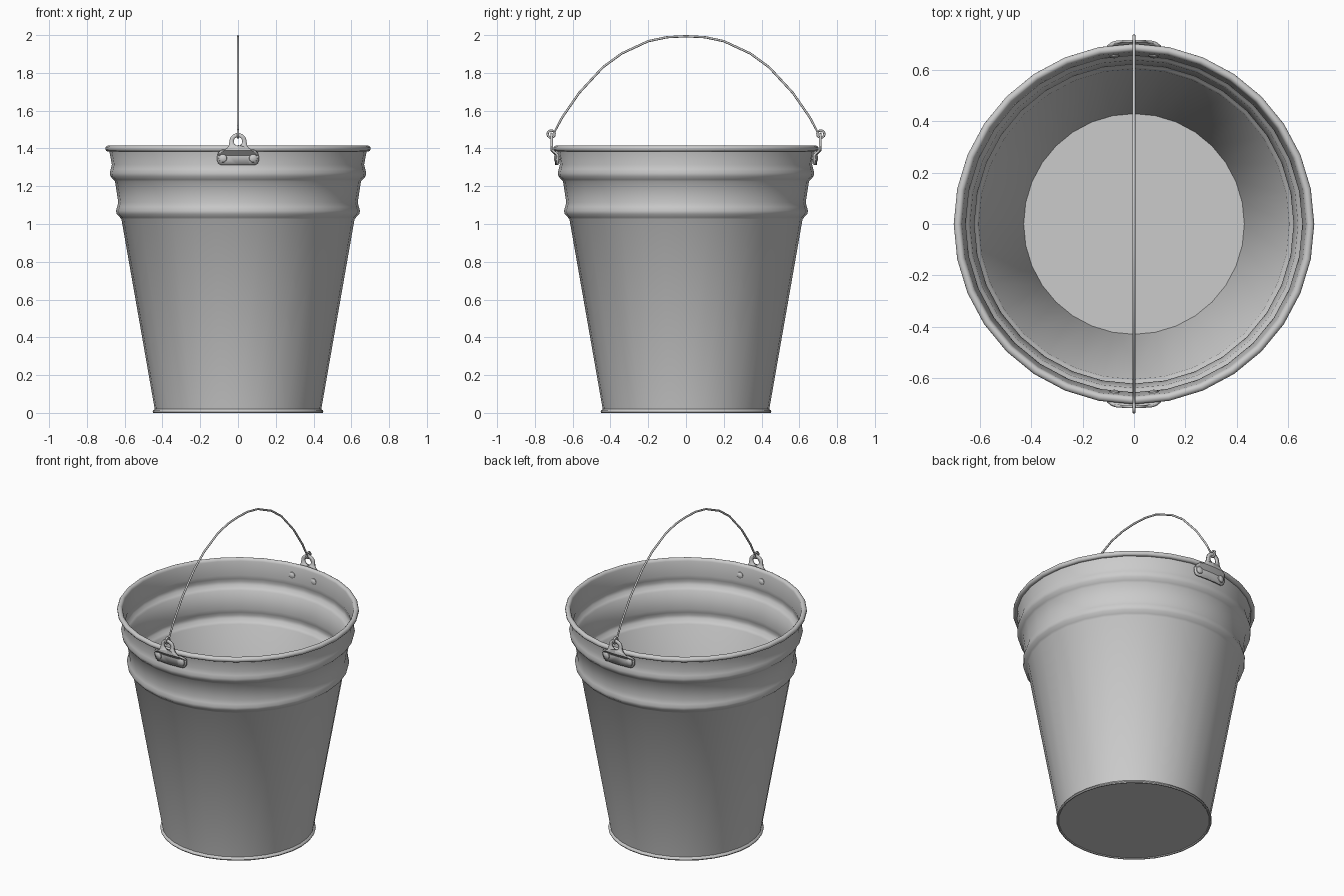
import bpy, bmesh
from math import sin, cos, pi, sqrt, radians
from mathutils import Vector, Matrix

if "Cube" in bpy.data.objects:
    bpy.data.objects.remove(bpy.data.objects["Cube"])


def finish(bm, name, angle=40):
    bmesh.ops.recalc_face_normals(bm, faces=bm.faces)
    me = bpy.data.meshes.new(name)
    bm.to_mesh(me)
    bm.free()
    ob = bpy.data.objects.new(name, me)
    bpy.context.collection.objects.link(ob)
    bpy.ops.object.select_all(action='DESELECT')
    ob.select_set(True)
    bpy.context.view_layer.objects.active = ob
    bpy.ops.object.shade_smooth_by_angle(angle=radians(angle))
    return ob


def lathe(name, profile, steps=32, matrix=Matrix()):
    """Revolve (radius, height) points around z."""
    bm = bmesh.new()
    vs = [bm.verts.new((r, 0, z)) for r, z in profile]
    es = [bm.edges.new(p) for p in zip(vs, vs[1:])]
    bmesh.ops.spin(bm, geom=vs + es, cent=(0, 0, 0), axis=(0, 0, 1),
                   angle=2 * pi, steps=steps, use_merge=True)
    bmesh.ops.remove_doubles(bm, verts=bm.verts, dist=1e-5)
    bm.transform(matrix)
    return finish(bm, name)


def wire(name, points, radius):
    cu = bpy.data.curves.new(name, 'CURVE')
    cu.dimensions = '3D'
    cu.bevel_depth = radius
    cu.bevel_resolution = 2
    cu.use_fill_caps = True
    sp = cu.splines.new('POLY')
    sp.points.add(len(points) - 1)
    for p, co in zip(sp.points, points):
        p.co = (*co, 1)
    ob = bpy.data.objects.new(name, cu)
    bpy.context.collection.objects.link(ob)
    return ob


# Pail: thin wall with two pressed ridges, rolled rim and foot lip
wall = [(0.441, 0.02), (0.617, 1.025), (0.625, 1.035), (0.642, 1.052),
        (0.646, 1.07), (0.640, 1.09), (0.634, 1.115), (0.651, 1.225),
        (0.660, 1.235), (0.675, 1.252), (0.679, 1.27), (0.674, 1.29),
        (0.668, 1.315), (0.681, 1.385)]
foot = [(0, 0.005), (0.438, 0.005), (0.442, 0), (0.449, 0), (0.452, 0.006), (0.449, 0.014)]
rim = [(0.687 + 0.016 * cos(a), 1.399 + 0.016 * sin(a))
       for a in [radians(-80 + 32.5 * i) for i in range(9)]]
inner = [(r - 0.012, z) for r, z in reversed(wall[1:])]
lathe("pail", foot + wall + rim + inner + [(0.430, 0.02), (0, 0.02)])

# Outline of the handle bracket (x, z), right half then mirrored
EYE = 1.437
half = [(0.045 * sin(pi / 2 * i / 6), EYE + 0.044 * cos(pi / 2 * i / 6)) for i in range(7)]
half += [(0.049, 1.415), (0.058, 1.401), (0.072, 1.392), (0.090, 1.387), (0.104, 1.377),
         (0.111, 1.360), (0.111, 1.338), (0.104, 1.321), (0.090, 1.312)]
outline = half + [(-x, z) for x, z in reversed(half[1:])]
hole = [(0.023 * cos(2 * pi * i / 16), EYE + 0.023 * sin(2 * pi * i / 16)) for i in range(16)]


def bracket(name, side):
    bm = bmesh.new()
    for loop in (outline, hole):
        vs = [bm.verts.new((x, 0, z)) for x, z in loop]
        for a, b in zip(vs, vs[1:] + vs[:1]):
            bm.edges.new((a, b))
    bmesh.ops.triangle_fill(bm, use_beauty=True, edges=bm.edges[:], normal=(0, -1, 0))
    cuts = [((0, 0, z), (0, 0, 1)) for z in (1.365, 1.39)]
    cuts += [((x, 0, 0), (1, 0, 0)) for x in (-0.06, 0, 0.06)]
    for co, no in cuts:
        bmesh.ops.bisect_plane(bm, geom=bm.verts[:] + bm.edges[:] + bm.faces[:],
                               plane_co=co, plane_no=no)
    # wrap round the wall and step out over the rim
    for v in bm.verts:
        t = min(max((v.co.z - 1.365) / 0.025, 0), 1)
        r = 0.687 + 0.025 * t
        v.co.y = side * sqrt(r * r - v.co.x ** 2)
    ob = finish(bm, name, 30)
    mod = ob.modifiers.new("thickness", 'SOLIDIFY')
    mod.thickness = 0.011
    mod.offset = 0


rivet = [(0, -0.032), (0.012, -0.030), (0.020, -0.024), (0.021, -0.018), (0.010, -0.018),
         (0.010, 0.010), (0.022, 0.010), (0.021, 0.015), (0.013, 0.020), (0, 0.021)]

for side, tag in ((-1, "front"), (1, "back")):
    bracket("bracket_" + tag, side)
    # Rivets pass through the wall
    for x, lr in ((-0.079, "left"), (0.079, "right")):
        out = Vector((x, side * sqrt(0.682 ** 2 - x * x), 0))
        m = Matrix.Translation(out + Vector((0, 0, 1.348)))
        m = m @ out.to_track_quat('Z', 'Y').to_matrix().to_4x4()
        lathe(f"rivet_{tag}_{lr}", rivet, 14, m)

# Wire handle with an eye bent at each end
arc = [(0.694, 1.492), (0.655, 1.565), (0.565, 1.695), (0.44, 1.830), (0.34, 1.903),
       (0.20, 1.968), (0.10, 1.989)]
eye = [(0.714 + 0.019 * cos(a), 1.476 + 0.019 * sin(a))
       for a in [radians(-215 + 30 * i) for i in range(12)]]
end = eye + arc
path = [(0, y, z) for y, z in end] + [(0, 0, 1.994)]
path += [(0, -y, z) for y, z in reversed(end)]
wire("handle", path, 0.006)
